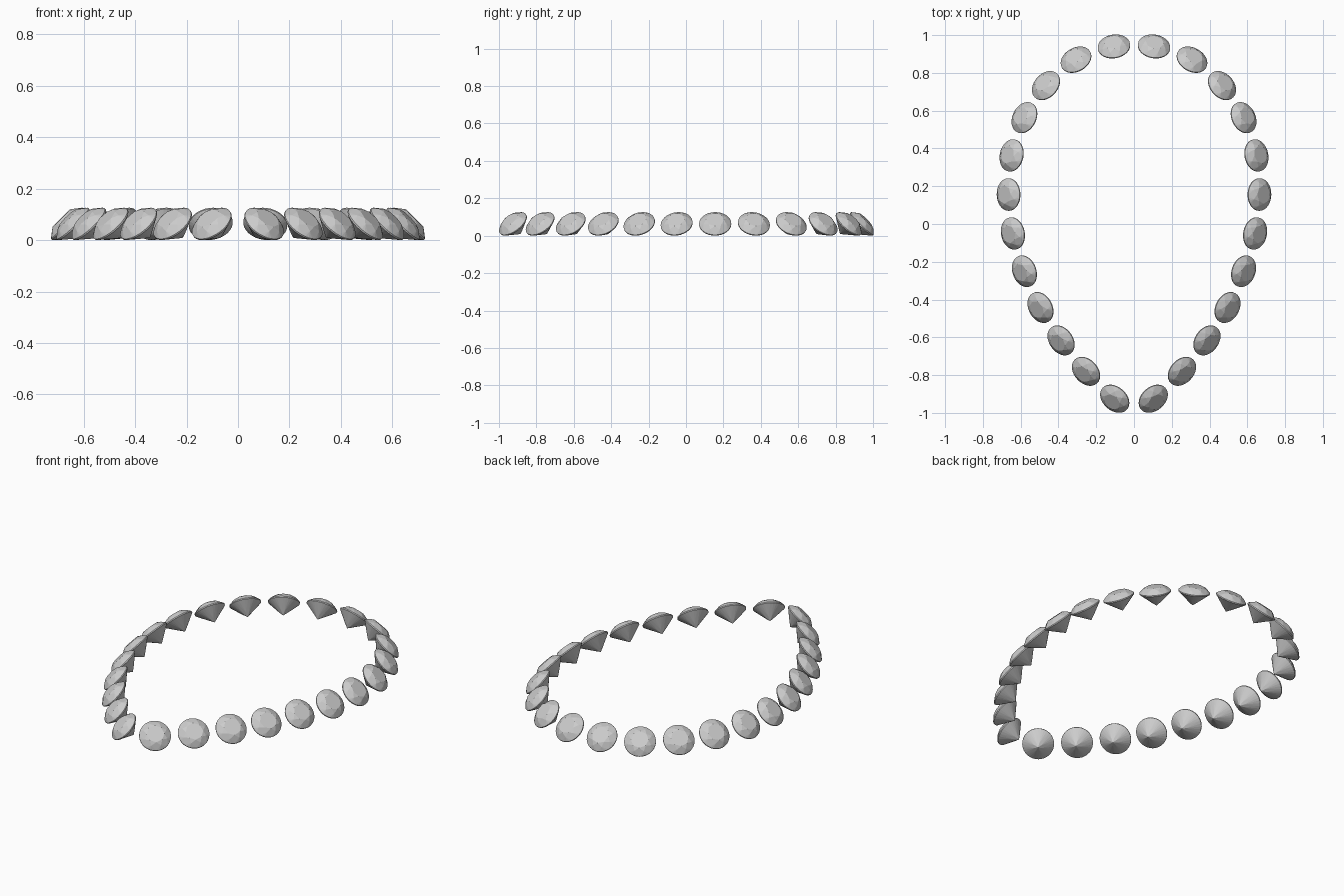
import bpy, bmesh
from math import sin, cos, pi, sqrt
from mathutils import Vector

if "Cube" in bpy.data.objects:
    bpy.data.objects.remove(bpy.data.objects["Cube"])

R = 0.086        # girdle radius
CROWN = 0.029    # height of the crown
PAV = 0.073      # depth of the pavilion
GIRDLE = 0.003   # half thickness of the girdle


def ring(bm, n, r, z, offset=0.0):
    for i in range(n):
        a = 2 * pi * i / n + offset
        bm.verts.new((r * cos(a), r * sin(a), z))


def gem_mesh():
    """Round brilliant: hull of table, crown, girdle, pavilion and culet points."""
    bm = bmesh.new()
    half = pi / 8
    ring(bm, 8, 0.56 * R, GIRDLE + CROWN)                  # table
    ring(bm, 8, 0.78 * R, GIRDLE + 0.635 * CROWN, half)    # star points
    ring(bm, 32, R, GIRDLE)                                # girdle
    ring(bm, 32, R, -GIRDLE)
    ring(bm, 8, 0.25 * R, -GIRDLE - 0.769 * PAV, half)     # lower halves
    bm.verts.new((0, 0, -GIRDLE - PAV))                    # culet
    bmesh.ops.convex_hull(bm, input=bm.verts)
    bmesh.ops.dissolve_limit(bm, angle_limit=0.01, verts=bm.verts, edges=bm.edges)
    bmesh.ops.recalc_face_normals(bm, faces=bm.faces)
    me = bpy.data.meshes.new("gem")
    bm.to_mesh(me)
    bm.free()
    return me


# Gem centres along the right half of the teardrop, back to front
path = [(0.106, 0.94), (0.307, 0.87), (0.466, 0.733), (0.58, 0.563),
        (0.648, 0.363), (0.664, 0.156), (0.641, -0.05), (0.58, -0.25),
        (0.495, -0.442), (0.386, -0.616), (0.254, -0.78), (0.102, -0.925)]
# Neighbours past both ends give the end tangents
ext = [(-0.106, 0.94)] + path + [(-0.065, -1.06)]

mesh = gem_mesh()
for i, (x, y) in enumerate(path):
    t = Vector(ext[i + 2]) - Vector(ext[i])
    t.normalize()
    out = Vector((-t.y, t.x))     # outward from the loop
    for side, name in ((1, "right"), (-1, "left")):
        n = Vector((side * out.x, out.y, 1.0)).normalized()   # leans out 45 degrees
        ob = bpy.data.objects.new(f"gem_{name}_{i + 1}", mesh)
        ob.rotation_euler = n.to_track_quat('Z', 'Y').to_euler()
        ob.location = (side * x, y, 0.063)
        bpy.context.collection.objects.link(ob)
